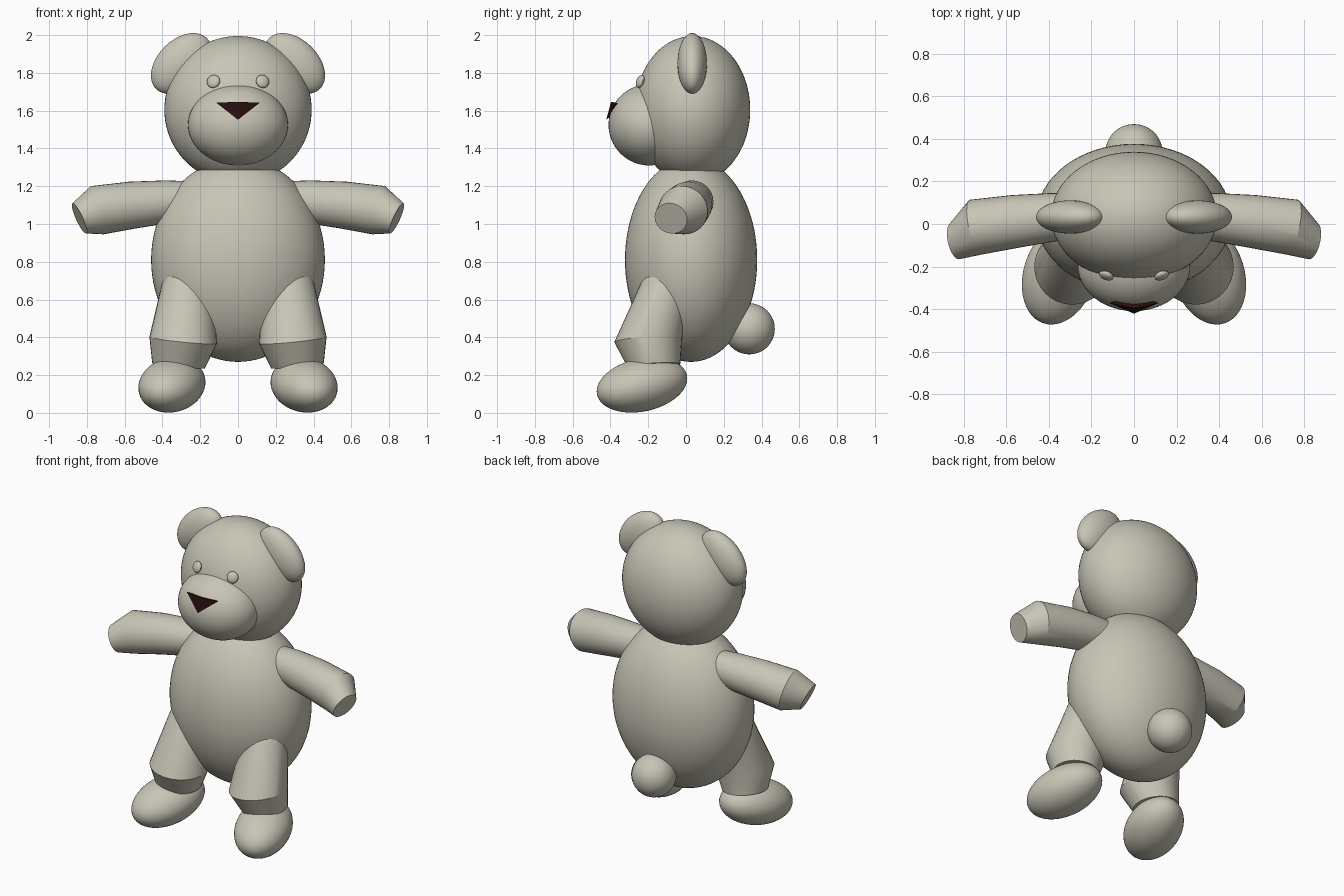
import bpy, bmesh, math
from mathutils import Vector

if "Cube" in bpy.data.objects:
    bpy.data.objects.remove(bpy.data.objects["Cube"])


def material(name, rgb):
    m = bpy.data.materials.new(name)
    m.diffuse_color = (*rgb, 1)
    m.use_nodes = True
    m.node_tree.nodes["Principled BSDF"].inputs["Base Color"].default_value = m.diffuse_color
    return m


FUR = material("beige_fur", (0.58, 0.56, 0.47))
DARK = material("dark_brown", (0.02, 0.004, 0.004))


def smooth(obj):
    bpy.ops.object.select_all(action='DESELECT')
    obj.select_set(True)
    bpy.context.view_layer.objects.active = obj
    bpy.ops.object.shade_smooth_by_angle(angle=math.radians(25))


def ball(name, loc, radii, rot=(0, 0, 0), segs=48):
    """Ellipsoid with given half-sizes and rotation in degrees."""
    bpy.ops.mesh.primitive_uv_sphere_add(
        segments=segs, ring_count=segs * 2 // 3, radius=1, location=loc,
        rotation=[math.radians(a) for a in rot])
    o = bpy.context.object
    o.name = name
    o.scale = radii
    o.data.materials.append(FUR)
    bpy.ops.object.transform_apply(location=False, rotation=False, scale=True)
    smooth(o)
    return o


def finish(name, bm, mat):
    bmesh.ops.recalc_face_normals(bm, faces=bm.faces)
    me = bpy.data.meshes.new(name)
    bm.to_mesh(me)
    bm.free()
    o = bpy.data.objects.new(name, me)
    bpy.context.collection.objects.link(o)
    me.materials.append(mat)
    return o


def limb(name, rings, side, n=32):
    """Capped tube through (centre, axis, radius) rings, mirrored by side."""
    bm = bmesh.new()
    loops = []
    for c, axis, r in rings:
        axis = Vector(axis).normalized()
        u = Vector((0, 1, 0)).cross(axis).normalized()
        v = axis.cross(u)
        loop = []
        for i in range(n):
            a = math.tau * i / n
            p = Vector(c) + r * (math.cos(a) * u + math.sin(a) * v)
            loop.append(bm.verts.new((p.x * side, p.y, p.z)))
        loops.append(loop)
    for a, b in zip(loops, loops[1:]):
        for i in range(n):
            j = (i + 1) % n
            bm.faces.new((a[i], a[j], b[j], b[i]))
    bm.faces.new(loops[0])
    bm.faces.new(loops[-1])
    smooth(finish(name, bm, FUR))


# Torso, head, muzzle and tail
ball("body", (0, 0.027, 0.81), (0.46, 0.35, 0.54), segs=64)
ball("head", (0, 0.035, 1.605), (0.39, 0.305, 0.39), segs=64)
ball("muzzle", (0, -0.195, 1.525), (0.265, 0.215, 0.215))
ball("tail", (0, 0.335, 0.445), (0.135, 0.135, 0.135))

ARM = [((0.18, 0.045, 1.125), (1, -0.08, -0.05), 0.10),
       ((0.38, 0.032, 1.117), (1, -0.1, -0.07), 0.114),
       ((0.56, 0.012, 1.1), (1, -0.13, -0.13), 0.125),
       ((0.745, -0.015, 1.073), (0.95, -0.2, -0.25), 0.132),
       ((0.84, -0.08, 1.03), (0.87, -0.2, -0.4), 0.088)]
LEG = [((0.23, 0.0, 0.88), (0.1, -0.3, -1), 0.11),
       ((0.265, -0.09, 0.70), (0.1, -0.25, -1), 0.132),
       ((0.29, -0.2, 0.385), (0.1, 0.06, -1), 0.18),
       ((0.315, -0.17, 0.25), (0.1, 0.06, -1), 0.14)]

# Paired parts
for side, label in ((1, "left"), (-1, "right")):
    ball(label + "_ear", (0.3 * side, 0.033, 1.85), (0.19, 0.078, 0.125),
         (0, 45 * side, 0))
    ball(label + "_eye", (0.13 * side, -0.243, 1.755), (0.036, 0.018, 0.036),
         (-20, 0, 20 * side), 24)
    ball(label + "_foot", (0.35 * side, -0.233, 0.148), (0.169, 0.25, 0.14),
         (12, 0, 18 * side))
    limb(label + "_arm", ARM, side)
    limb(label + "_leg", LEG, side)

# Pointed nose wedge, folded along its centre line
bm = bmesh.new()
l, r, top, tip, back = [bm.verts.new(p) for p in (
    (-0.115, -0.372, 1.642), (0.115, -0.372, 1.642), (0, -0.397, 1.647),
    (0, -0.422, 1.552), (0, -0.33, 1.625))]
for f in ((l, top, tip), (top, r, tip), (l, back, top), (top, back, r),
          (l, tip, back), (back, tip, r)):
    bm.faces.new(f)
finish("nose", bm, DARK)
